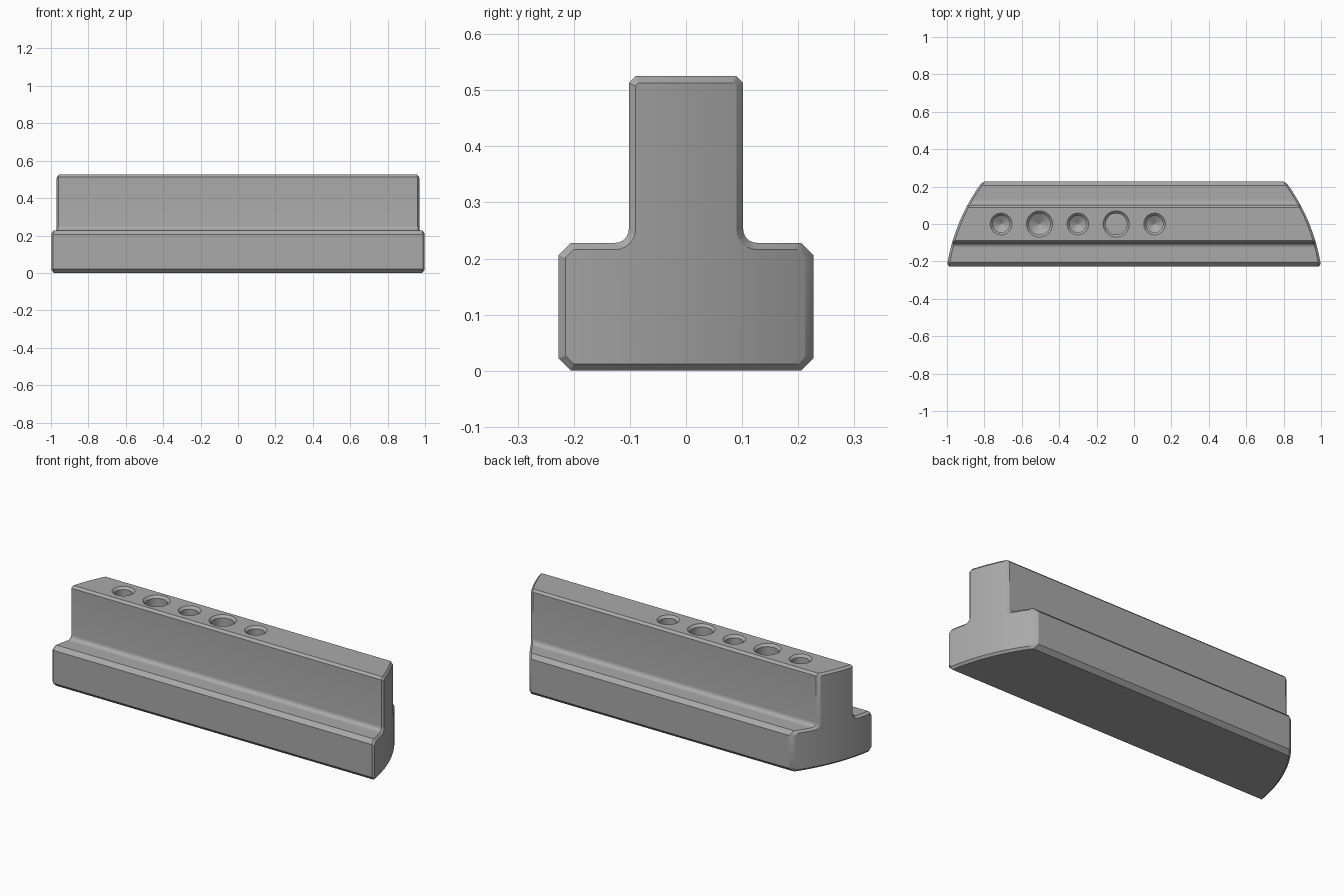
import bpy, bmesh, math
from mathutils import Vector

cube = bpy.data.objects.get("Cube")
if cube:
    bpy.data.objects.remove(cube, do_unlink=True)

steel = bpy.data.materials.new("plain grey steel")
steel.use_nodes = True
grey = (0.4, 0.4, 0.4, 1)
steel.diffuse_color = grey
steel.node_tree.nodes["Principled BSDF"].inputs["Base Color"].default_value = grey

BASE, NECK = 0.227, 0.102        # half widths
SHOULDER, TOP = 0.228, 0.525     # heights
CH, NECK_CH, FILLET, END_CH = 0.022, 0.0125, 0.024, 0.012
ARC_Y, ARC_R = -0.379, 1.0115    # plan circle that rounds the ends


def make_object(name, bm):
    bmesh.ops.recalc_face_normals(bm, faces=bm.faces)
    mesh = bpy.data.meshes.new(name)
    bm.to_mesh(mesh)
    bm.free()
    mesh.materials.append(steel)
    obj = bpy.data.objects.new(name, mesh)
    bpy.context.collection.objects.link(obj)
    return obj


def inset(points, d):
    """Mitred inward offset of a counter-clockwise outline."""
    result = []
    for i, p in enumerate(points):
        a = (p - points[i - 1]).normalized()
        b = (points[(i + 1) % len(points)] - p).normalized()
        na, nb = Vector((-a.y, a.x)), Vector((-b.y, b.x))
        result.append(p + (na + nb) * d / (1 + na.dot(nb)))
    return result


def bridge(bm, low, high):
    for i in range(len(low)):
        bm.faces.new((low[i - 1], low[i], high[i], high[i - 1]))


# T-shaped cross-section, right half mirrored to the left
half = [(BASE - CH, 0), (BASE, CH), (BASE, SHOULDER - CH), (BASE - CH, SHOULDER)]
for i in range(7):
    t = math.radians(90 * i / 6)
    half.append((NECK + FILLET * (1 - math.sin(t)),
                 SHOULDER + FILLET * (1 - math.cos(t))))
half += [(NECK, TOP - NECK_CH), (NECK - NECK_CH, TOP)]
outline = [Vector(p) for p in half + [(-y, z) for y, z in reversed(half)]]
end_outline = inset(outline, END_CH)

# Straight bar with chamfered ends
bm = bmesh.new()
sections = [(-1, end_outline), (-1 + END_CH, outline),
            (1 - END_CH, outline), (1, end_outline)]
rings = [[bm.verts.new((x, p.x, p.y)) for p in pts] for x, pts in sections]
for low, high in zip(rings, rings[1:]):
    bridge(bm, low, high)
bm.faces.new(rings[0])
bm.faces.new(rings[-1])

# Slice lengthwise, then bend both ends onto the plan circle
SLICES = 26
for i in range(1, SLICES):
    y = -BASE + 2 * BASE * i / SLICES
    bmesh.ops.bisect_plane(bm, geom=bm.verts[:] + bm.edges[:] + bm.faces[:],
                           dist=1e-5, plane_co=(0, y, 0), plane_no=(0, 1, 0))
for v in bm.verts:
    reach = math.sqrt(ARC_R ** 2 - (v.co.y - ARC_Y) ** 2)
    v.co.x = math.copysign(reach - (1 - abs(v.co.x)), v.co.x)
body = make_object("t_slot_bar", bm)


def hole_cutter(x, radius, tip):
    """Countersunk drill shape with a pointed or flat bottom."""
    bm = bmesh.new()
    bore, floor = radius - 0.013, TOP - 0.3
    steps = [(radius + 0.01, TOP + 0.01), (bore, TOP - 0.013), (bore, floor)]
    if tip:
        steps.append((0.002, floor - bore * 0.6))
    rings = []
    for r, z in steps:
        rings.append([bm.verts.new((x + r * math.cos(a), r * math.sin(a), z))
                      for a in (math.tau * k / 40 for k in range(40))])
    for low, high in zip(rings, rings[1:]):
        bridge(bm, low, high)
    bm.faces.new(rings[0])
    bm.faces.new(rings[-1])
    cutter = make_object("hole_cutter", bm)
    cutter.hide_render = True
    return cutter


# Row of alternating small and large holes in the top
bpy.context.view_layer.objects.active = body
for i in range(5):
    cutter = hole_cutter(-0.71 + 0.205 * i, 0.07 if i % 2 else 0.058, i != 3)
    mod = body.modifiers.new("hole", 'BOOLEAN')
    mod.operation, mod.solver, mod.object = 'DIFFERENCE', 'EXACT', cutter
    bpy.ops.object.modifier_apply(modifier=mod.name)
    bpy.data.objects.remove(cutter, do_unlink=True)

# Smooth curved faces, crisp chamfers
for obj in bpy.context.selected_objects:
    obj.select_set(False)
body.select_set(True)
bpy.ops.object.shade_smooth_by_angle(angle=math.radians(25))
